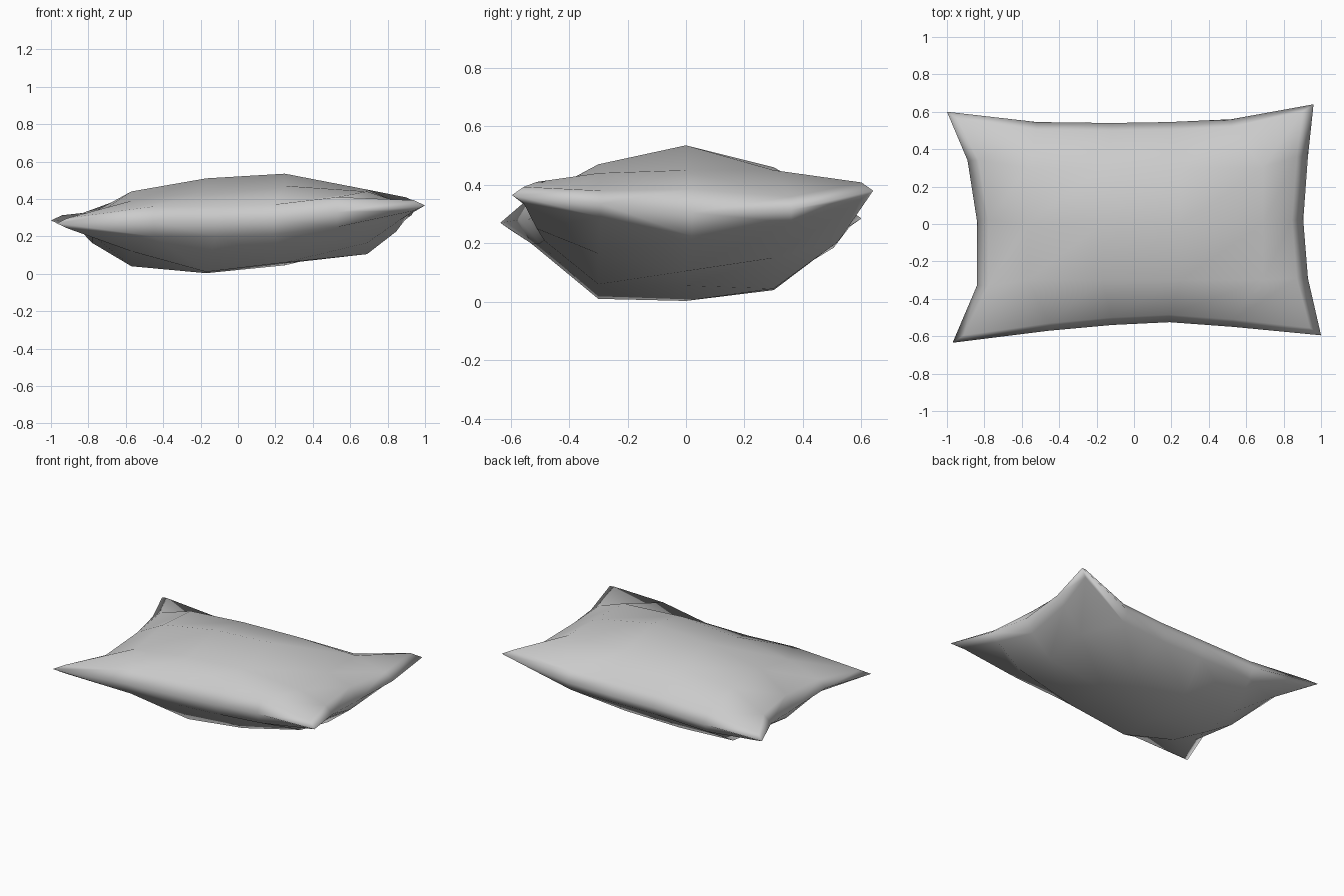
import bpy
import bmesh
from mathutils import Vector

default_cube = bpy.data.objects.get("Cube")
if default_cube:
    bpy.data.objects.remove(default_cube, do_unlink=True)

COLUMNS, ROWS = 6, 5

# Seam outline, counter-clockwise, each side starting at its own corner
front_seam = [(-.97, -.635, .27), (-.45, -.57, .28), (-.12, -.54, .28), (.19, -.525, .29), (.53, -.55, .33)]
right_seam = [(1, -.595, .365), (.93, -.29, .335), (.905, .02, .305), (.93, .36, .315)]
back_seam = [(.96, .64, .38), (.52, .56, .27), (.19, .545, .26), (-.12, .54, .26), (-.52, .545, .25)]
left_seam = [(-1, .6, .285), (-.89, .34, .28), (-.84, .02, .245), (-.84, -.33, .255)]
outline = [Vector(p) for p in front_seam + right_seam + back_seam + left_seam]

# Half thickness of the rim
CORNER_PUFF, FRONT_PUFF, BACK_PUFF = .028, .08, .065
SIDE_PUFF, SIDE_MIDDLE_PUFF = .045, .08

# Padding: column positions, row positions, and heights per row from front to back
column_x = [-.57, -.17, .25, .69]
row_y = [-.3, 0, .3]
top_heights = [[.39, .44, .47, .44], [.44, .51, .535, .45], [.42, .45, .46, .45]]
bottom_heights = [[.12, .01, .06, .165], [.04, .003, .055, .105], [.06, .04, .045, .15]]


def border_cells():
    """Grid cells of the border, in the same order as the seam outline."""
    cells = [(c, 0) for c in range(COLUMNS - 1)]
    cells += [(COLUMNS - 1, r) for r in range(ROWS - 1)]
    cells += [(c, ROWS - 1) for c in range(COLUMNS - 1, 0, -1)]
    cells += [(0, r) for r in range(ROWS - 1, 0, -1)]
    return cells


def rim_puff(c, r):
    """Half thickness of the rim at a border cell."""
    if c in (0, COLUMNS - 1):
        if r in (0, ROWS - 1):
            return CORNER_PUFF
        return SIDE_MIDDLE_PUFF if r == ROWS // 2 else SIDE_PUFF
    return FRONT_PUFF if r == 0 else BACK_PUFF


def add_panel(bm, seam, heights, side):
    """One fabric panel: a padded grid joined to the seam by a narrow skirt."""
    grid = {}
    border = border_cells()
    for cell, vert in zip(border, seam):
        c, r = cell
        on_x, on_y = c in (0, COLUMNS - 1), r in (0, ROWS - 1)
        inward = Vector((.06 * on_x * (1 if c == 0 else -1),
                         .04 * on_y * (1 if r == 0 else -1),
                         side * rim_puff(c, r)))
        grid[cell] = bm.verts.new(vert.co + inward)
    for r, y in enumerate(row_y):
        for c, x in enumerate(column_x):
            grid[c + 1, r + 1] = bm.verts.new((x, y, heights[r][c]))
    for c in range(COLUMNS - 1):
        for r in range(ROWS - 1):
            bm.faces.new([grid[c, r], grid[c + 1, r], grid[c + 1, r + 1], grid[c, r + 1]])
    for i, cell in enumerate(border):
        j = (i + 1) % len(border)
        bm.faces.new([seam[i], seam[j], grid[border[j]], grid[cell]])


# Cushion fabric
fabric = bpy.data.materials.new("grey fabric")
fabric.use_nodes = True
grey = (.6, .6, .6, 1)
fabric.diffuse_color = grey
fabric.node_tree.nodes["Principled BSDF"].inputs["Base Color"].default_value = grey

# Pillow made of two panels sharing one seam
bm = bmesh.new()
seam = [bm.verts.new(p) for p in outline]
add_panel(bm, seam, top_heights, 1)
add_panel(bm, seam, bottom_heights, -1)
bmesh.ops.recalc_face_normals(bm, faces=bm.faces)
for face in bm.faces:
    face.smooth = True

mesh = bpy.data.meshes.new("pillow")
bm.to_mesh(mesh)
bm.free()
mesh.materials.append(fabric)
pillow = bpy.data.objects.new("pillow", mesh)
bpy.context.collection.objects.link(pillow)
